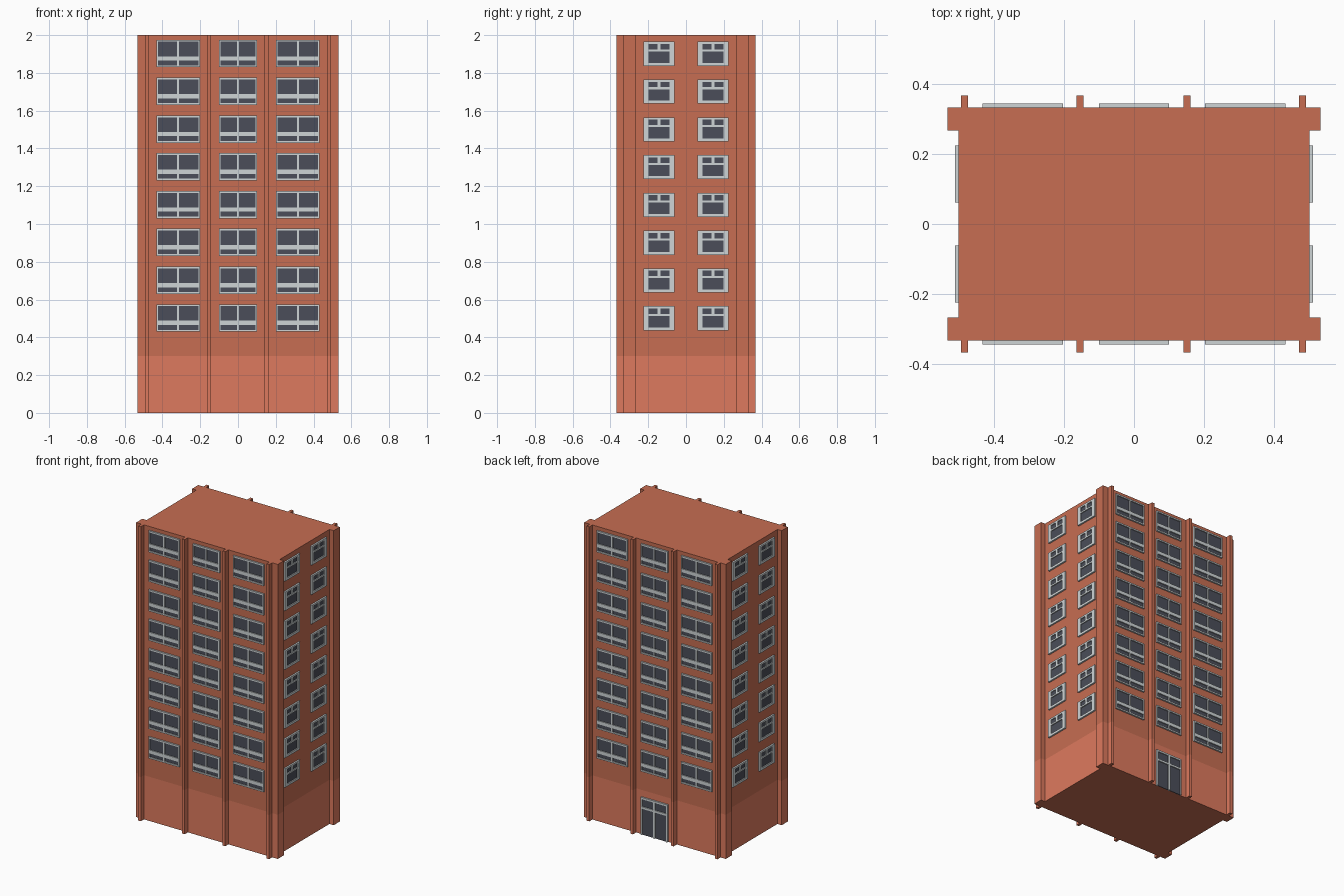
import bpy, bmesh
from mathutils import Matrix, Vector

if "Cube" in bpy.data.objects:
    bpy.data.objects.remove(bpy.data.objects["Cube"])


def material(name, rgb):
    m = bpy.data.materials.new(name)
    m.diffuse_color = (*rgb, 1)
    m.use_nodes = True
    m.node_tree.nodes["Principled BSDF"].inputs["Base Color"].default_value = m.diffuse_color
    return m


BRICK = material("brick", (0.57, 0.155, 0.085))
BASE = material("base_brick", (0.73, 0.195, 0.112))
FRAME = material("frame_grey", (0.62, 0.66, 0.67))
GLASS = material("glass_dark", (0.07, 0.076, 0.1))


def make_object(name, bm, mats):
    bmesh.ops.recalc_face_normals(bm, faces=bm.faces)
    me = bpy.data.meshes.new(name)
    bm.to_mesh(me)
    bm.free()
    for m in mats:
        me.materials.append(m)
    ob = bpy.data.objects.new(name, me)
    bpy.context.collection.objects.link(ob)
    return ob


# Tower: one plan outline with pilasters and corner blocks, extruded in two bands
HX, CX, WY, CY, PY = 0.5, 0.532, 0.333, 0.267, 0.367
PILASTERS = [(-0.493, -0.473), (-0.164, -0.144), (0.141, 0.161), (0.47, 0.49)]

front = [(-HX, -CY), (-CX, -CY), (-CX, -WY)]
for a, b in PILASTERS:
    front += [(a, -WY), (a, -PY), (b, -PY), (b, -WY)]
front += [(CX, -WY), (CX, -CY), (HX, -CY)]
outline = front + [(x, -y) for x, y in reversed(front)]

bm = bmesh.new()
rings = [[bm.verts.new((x, y, z)) for x, y in outline] for z in (0, 0.3, 2)]
n = len(outline)
for level in range(2):
    lo, hi = rings[level], rings[level + 1]
    for i in range(n):
        j = (i + 1) % n
        bm.faces.new((lo[i], lo[j], hi[j], hi[i])).material_index = level
bm.faces.new(rings[0][::-1]).material_index = 1
bm.faces.new(rings[2]).material_index = 1
make_object("tower_walls", bm, [BASE, BRICK])


def slab(bm, u0, u1, z0, z1, depth, mat):
    """Box on a wall: u runs along it, depth stands out towards -y."""
    m = (Matrix.Translation(((u0 + u1) / 2, 0.002 - depth / 2, (z0 + z1) / 2))
         @ Matrix.Diagonal((u1 - u0, depth + 0.004, z1 - z0, 1)))
    r = bmesh.ops.create_cube(bm, size=1, matrix=m)
    for f in {f for v in r["verts"] for f in v.link_faces}:
        f.material_index = mat


def glazed_unit(bm, u0, u1, z0, z1, side, top, bottom, rail, mullion, mull_z, depth):
    """Frame with jambs, head, sill, cross rail and centre mullion over glass."""
    slab(bm, u0 + side / 2, u1 - side / 2, z0 + bottom / 2, z1 - top / 2, depth * 0.4, 1)
    slab(bm, u0, u0 + side, z0, z1, depth, 0)
    slab(bm, u1 - side, u1, z0, z1, depth, 0)
    slab(bm, u0 + side, u1 - side, z1 - top, z1, depth, 0)
    if bottom:
        slab(bm, u0 + side, u1 - side, z0, z0 + bottom, depth, 0)
    slab(bm, u0 + side, u1 - side, rail[0], rail[1], depth, 0)
    c = (u0 + u1) / 2
    for a, b in mull_z:
        slab(bm, c - mullion / 2, c + mullion / 2, a, b, depth, 0)


def place(name, bm, location, turn):
    bm.transform(Matrix.Translation(Vector(location)) @ Matrix.Rotation(turn, 4, "Z"))
    make_object(name, bm, [FRAME, GLASS])


PI = 3.14159265
FLOORS = [0.43 + 0.2 * i for i in range(8)]

# Front and back windows: three wide bays
for label, y, turn in (("front", -WY, 0), ("back", WY, PI)):
    bm = bmesh.new()
    for u0, u1 in ((-0.432, -0.202), (-0.1, 0.1), (0.202, 0.432)):
        if turn:
            u0, u1 = -u1, -u0
        for z in FLOORS:
            glazed_unit(bm, u0, u1, z, z + 0.145, 0.008, 0.01, 0.01,
                        (z + 0.035, z + 0.058), 0.01,
                        ((z + 0.01, z + 0.035), (z + 0.058, z + 0.135)), 0.011)
    place(label + "_windows", bm, (0, y, 0), turn)

# Side windows: two narrow columns with a T-shaped glazing bar
for label, x, turn in (("right", HX, PI / 2), ("left", -HX, -PI / 2)):
    bm = bmesh.new()
    for c in (-0.143, 0.143):
        for z in FLOORS:
            glazed_unit(bm, c - 0.081, c + 0.081, z + 0.007, z + 0.135, 0.026, 0.012, 0.016,
                        (z + 0.083, z + 0.094), 0.018,
                        ((z + 0.094, z + 0.123),), 0.011)
    place(label + "_windows", bm, (x, 0, 0), turn)

# Double entrance door at the back
bm = bmesh.new()
glazed_unit(bm, -0.1, 0.1, 0, 0.255, 0.01, 0.012, 0, (0.178, 0.192), 0.014,
            ((0, 0.178), (0.192, 0.243)), 0.011)
place("entrance_door", bm, (0, WY, 0), PI)
